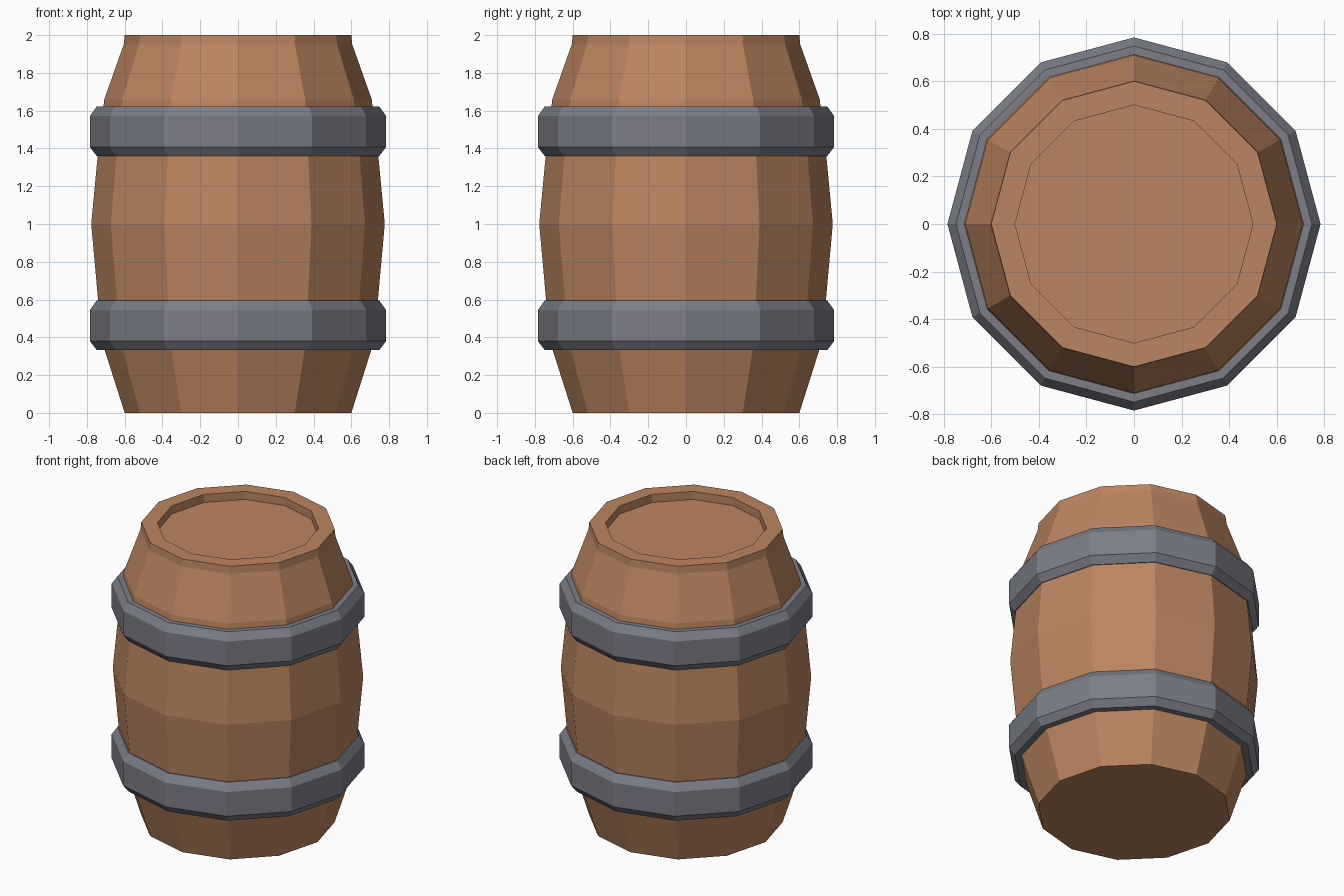
import bpy, bmesh, math

if "Cube" in bpy.data.objects:
    bpy.data.objects.remove(bpy.data.objects["Cube"])

SIDES = 12


def material(name, rgb):
    m = bpy.data.materials.new(name)
    m.diffuse_color = (*rgb, 1.0)
    m.use_nodes = True
    m.node_tree.nodes["Principled BSDF"].inputs["Base Color"].default_value = m.diffuse_color
    return m


def lathe(name, profile, mat, closed):
    """Spin (radius, z) points into a flat-faced 12-sided solid."""
    bm = bmesh.new()
    rings = []
    for r, z in profile:
        rings.append([bm.verts.new((r * math.cos(2 * math.pi * i / SIDES),
                                    r * math.sin(2 * math.pi * i / SIDES), z))
                      for i in range(SIDES)])
    pairs = list(zip(rings, rings[1:]))
    if closed:
        pairs.append((rings[-1], rings[0]))
    else:
        bm.faces.new(rings[0])
        bm.faces.new(rings[-1])
    for a, b in pairs:
        for i in range(SIDES):
            j = (i + 1) % SIDES
            bm.faces.new((a[i], a[j], b[j], b[i]))
    bmesh.ops.recalc_face_normals(bm, faces=bm.faces)
    mesh = bpy.data.meshes.new(name)
    bm.to_mesh(mesh)
    bm.free()
    mesh.materials.append(mat)
    obj = bpy.data.objects.new(name, mesh)
    bpy.context.collection.objects.link(obj)
    return obj


wood = material("brown wood", (0.50, 0.235, 0.115))
metal = material("grey metal", (0.20, 0.207, 0.245))

# Barrel body with rim and recessed lid
lathe("barrel_body",
      [(0.60, 0.0), (0.708, 0.34), (0.741, 0.60), (0.777, 1.0), (0.743, 1.36),
       (0.708, 1.66), (0.605, 1.95), (0.60, 2.0), (0.50, 2.0), (0.50, 1.945)],
      wood, False)

# Two bevelled hoops
for name, z0, z1 in (("lower_hoop", 0.333, 0.595), ("upper_hoop", 1.36, 1.622)):
    lathe(name,
          [(0.69, z0), (0.748, z0), (0.784, z0 + 0.047),
           (0.784, z1 - 0.05), (0.748, z1), (0.69, z1)],
          metal, True)
